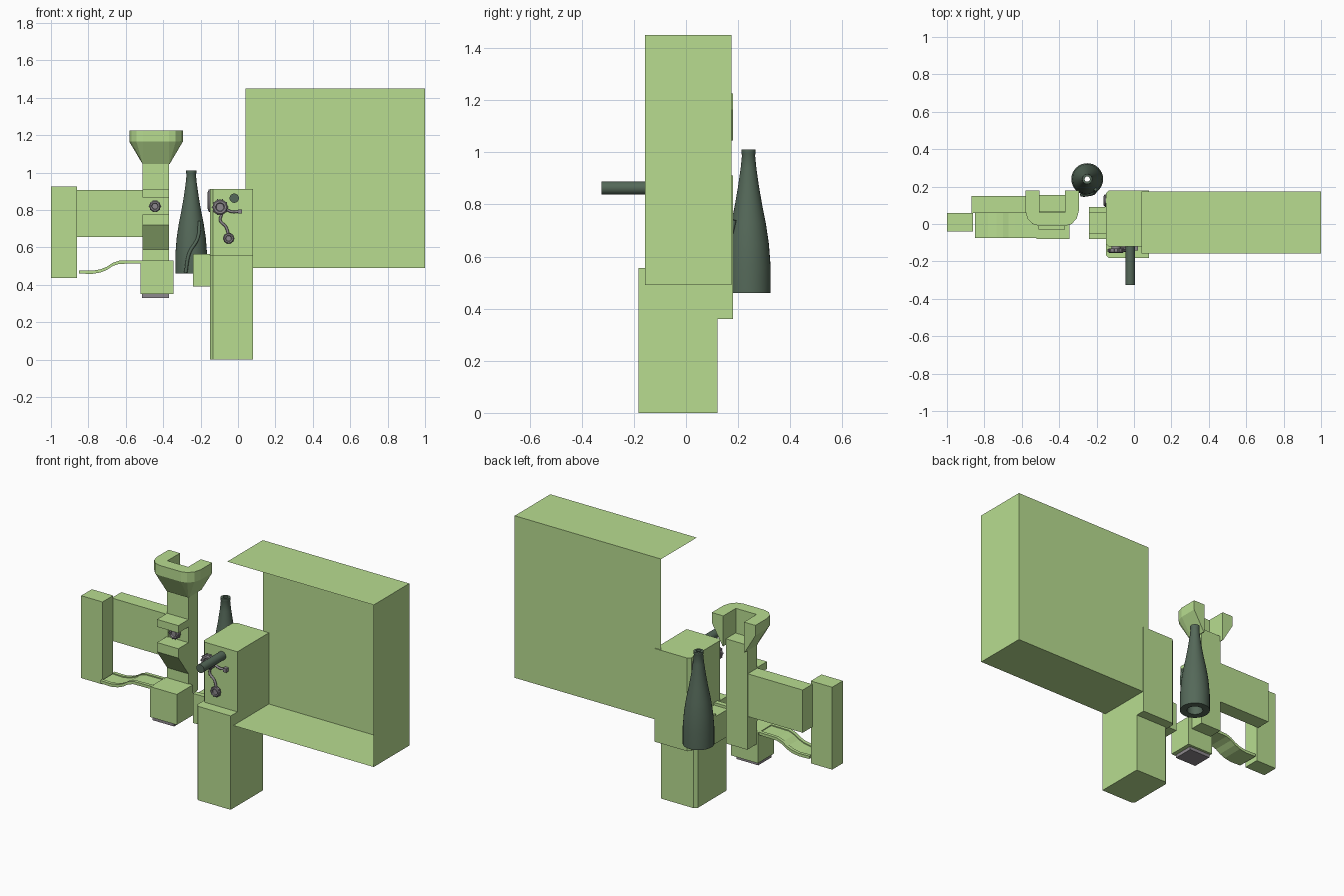
import bpy, bmesh, math
from mathutils import Vector

if "Cube" in bpy.data.objects:
    bpy.data.objects.remove(bpy.data.objects["Cube"])


def mat(name, col):
    m = bpy.data.materials.new(name)
    m.diffuse_color = (*col, 1)
    m.use_nodes = True
    m.node_tree.nodes["Principled BSDF"].inputs["Base Color"].default_value = m.diffuse_color
    return m


LIGHT = mat("light_green", (0.48, 0.72, 0.28))
DARK = mat("dark_green", (0.09, 0.14, 0.10))
GREY = mat("grey", (0.27, 0.25, 0.27))


def finish(name, bm, m, smooth=False):
    bmesh.ops.recalc_face_normals(bm, faces=bm.faces)
    me = bpy.data.meshes.new(name)
    bm.to_mesh(me)
    bm.free()
    me.materials.append(m)
    ob = bpy.data.objects.new(name, me)
    bpy.context.collection.objects.link(ob)
    if smooth:
        bpy.ops.object.select_all(action='DESELECT')
        ob.select_set(True)
        bpy.context.view_layer.objects.active = ob
        bpy.ops.object.shade_smooth_by_angle(angle=math.radians(35))
    return ob


def loft(name, a, b, m):
    """Solid between two matching loops of 3D points."""
    bm = bmesh.new()
    va, vb = [bm.verts.new(p) for p in a], [bm.verts.new(p) for p in b]
    n = len(a)
    for i in range(n):
        j = (i + 1) % n
        bm.faces.new((va[i], va[j], vb[j], vb[i]))
    bm.faces.new(va[::-1])
    bm.faces.new(vb)
    return finish(name, bm, m)


def prism_z(name, pts, z0, z1, m=LIGHT):
    return loft(name, [(x, y, z0) for x, y in pts], [(x, y, z1) for x, y in pts], m)


def prism_x(name, pts, x0, x1, m=LIGHT):
    return loft(name, [(x0, y, z) for y, z in pts], [(x1, y, z) for y, z in pts], m)


def prism_y(name, pts, y0, y1, m=LIGHT):
    return loft(name, [(x, y0, z) for x, z in pts], [(x, y1, z) for x, z in pts], m)


def box(name, x0, x1, y0, y1, z0, z1, m=LIGHT):
    return prism_z(name, [(x0, y0), (x1, y0), (x1, y1), (x0, y1)], z0, z1, m)


def lathe(name, prof, loc, axis, m, seg=32, closed=False):
    """Revolve (radius, height) points; axis turns the height direction."""
    bm = bmesh.new()
    rot = Vector((0, 0, 1)).rotation_difference(Vector(axis))
    rings = [[bm.verts.new(Vector(loc) + rot @ Vector((r * math.cos(t), r * math.sin(t), h)))
              for t in (2 * math.pi * k / seg for k in range(seg))] for r, h in prof]
    pairs = list(zip(rings, rings[1:]))
    if closed:
        pairs.append((rings[-1], rings[0]))
    else:
        bm.faces.new(rings[0])
        bm.faces.new(rings[-1])
    for a, b in pairs:
        for i in range(seg):
            j = (i + 1) % seg
            bm.faces.new((a[i], a[j], b[j], b[i]))
    return finish(name, bm, m, True)


def cable(name, pts, r, m):
    cu = bpy.data.curves.new(name, 'CURVE')
    cu.dimensions = '3D'
    cu.bevel_depth, cu.bevel_resolution, cu.resolution_u = r, 2, 8
    cu.use_fill_caps = True
    sp = cu.splines.new('BEZIER')
    sp.bezier_points.add(len(pts) - 1)
    for bp, p in zip(sp.bezier_points, pts):
        bp.co = p
        bp.handle_left_type = bp.handle_right_type = 'AUTO'
    cu.materials.append(m)
    bpy.context.collection.objects.link(bpy.data.objects.new(name, cu))


# large open shell: top, right, bottom and back only
bm = bmesh.new()
x0, x1, y0, y1, z0, z1 = 0.04, 1.0, -0.158, 0.175, 0.49, 1.45
v = {(x, y, z): bm.verts.new((x, y, z)) for x in (x0, x1) for y in (y0, y1) for z in (z0, z1)}
for f in (((x0, y0, z1), (x1, y0, z1), (x1, y1, z1), (x0, y1, z1)),
          ((x0, y0, z0), (x0, y1, z0), (x1, y1, z0), (x1, y0, z0)),
          ((x1, y0, z0), (x1, y1, z0), (x1, y1, z1), (x1, y0, z1)),
          ((x0, y1, z0), (x0, y1, z1), (x1, y1, z1), (x1, y1, z0))):
    bm.faces.new([v[p] for p in f])
finish("open_shell", bm, LIGHT)


# central body: two offset blocks with chamfered left corners
def chamfered(name, ya, yb, za, zb, c=0.016):
    prism_z(name, [(-.15 + c, ya), (.08, ya), (.08, yb), (-.15 + c, yb),
                   (-.15, yb - c), (-.15, ya + c)], za, zb)


chamfered("body_lower", -.183, .12, 0, .556)
chamfered("body_upper", -.12, .18, .36, .912)

# small side bracket with two raised rims
box("side_bracket", -.24, -.14, -.08, .09, .39, .55)
for i, y in enumerate((-.08, .06)):
    box(f"side_bracket_rim_{i}", -.24, -.14, y, y + .03, .55, .565)

# column with front jaws, side profile in y and z
prism_x("column", [(.155, .46), (.155, 1.08), (.065, 1.08), (.065, .912), (-.03, .912),
                   (-.03, .868), (.065, .868), (.065, .775), (-.03, .775), (-.03, .72),
                   (.065, .59), (.065, .46)], -.51, -.37)

# U-shaped head and its flare down to the column
cx = -.438
half = [(.143, .18), (.143, .07), (.132, .03), (.105, .0), (.07, -.01)]
inner = [(.068, .062), (.068, .18)]
outer = [(cx - x, y) for x, y in half] + [(cx + x, y) for x, y in half[::-1]]
slot = [(cx + x, y) for x, y in inner[::-1]] + [(cx - x, y) for x, y in inner]
prism_z("head_cup", outer + slot, 1.165, 1.225)
low = [(.072, .18), (.072, .075), (.072, .066), (.071, .06), (.069, .058)]
low = [(cx - x, y) for x, y in low] + [(cx + x, y) for x, y in low[::-1]]
loft("head_flare", [(x, y, 1.045) for x, y in low + slot],
     [(x, y, 1.165) for x, y in outer + slot], LIGHT)

# arm, left end block, lower box and its grey pad
box("arm", -.87, -.5, .06, .15, .655, .908)
box("end_block", -1.0, -.86, -.04, .06, .437, .925)
box("lower_box", -.52, -.345, -.08, .07, .35, .53)
box("lower_pad", -.512, -.37, -.07, .055, .33, .35, GREY)

# wavy plate with raised rims
path = [(-.85, .468), (-.78, .466), (-.735, .474), (-.70, .488), (-.67, .508), (-.635, .52), (-.515, .522)]


def wavy(name, a, b, ya, yb):
    prism_y(name, [(x, z + a) for x, z in path] + [(x, z + b) for x, z in path[::-1]], ya, yb)


wavy("wavy_plate", -.008, .003, -.055, .04)
wavy("wavy_rim_front", -.008, .009, -.075, -.055)
wavy("wavy_rim_back", -.008, .009, .04, .06)

# hollow tapered vessel behind the body
lathe("vessel", [(.085, 0), (.085, .10), (.078, .19), (.066, .27), (.052, .34), (.040, .41),
                 (.030, .48), (.025, .53), (.027, .535), (.027, .55),
                 (.014, .55), (.014, .45), (.045, .15), (.045, 0)],
      (-.25, .24, .46), (0, 0, 1), DARK, closed=True)
cable("vessel_strap", [(-.205, .185, .74), (-.215, .165, .65), (-.26, .155, .57), (-.28, .155, .465)], .009, DARK)

# front rod
lathe("front_rod", [(.025, 0), (.025, .205)], (-.02, -.12, .863), (0, -1, 0), DARK, 24)


# grey knobs: notched grip, inner step
def knob(name, r, loc, depth):
    lathe(name, [(r * .6, 0), (r * .6, depth * .3), (r, depth * .3), (r, depth * .85), (r * .85, depth),
                 (r * .6, depth), (r * .5, depth * .8)], loc, (0, -1, 0), GREY, 20)
    for k in range(10):
        t = math.tau * k / 10
        lathe(f"{name}_grip_{k}", [(r * .13, depth * .35), (r * .13, depth * .85)],
              (loc[0] + r * math.cos(t), loc[1], loc[2] + r * math.sin(t)), (0, -1, 0), GREY, 6)


knob("large_knob", .04, (-.096, -.12, .815), .036)
knob("small_knob", .028, (-.05, -.12, .648), .03)
knob("column_knob", .03, (-.444, .065, .82), .04)

# cables and plug on the body front
cable("cable_right", [(-.075, -.13, .815), (-.05, -.13, .797), (-.03, -.13, .79), (.005, -.13, .792)], .007, GREY)
cable("cable_down", [(-.088, -.13, .775), (-.095, -.13, .745), (-.065, -.13, .71), (-.05, -.13, .665)], .007, GREY)
box("cable_plug", .0, .022, -.142, -.118, .78, .803, GREY)

# oval disc on the body's left side
disc = lathe("side_disc", [(.06, 0), (.06, .008), (.045, .014)], (0, 0, 0), (-1, 0, 0), GREY, 24)
disc.location = (-.148, .125, .85)
disc.scale = (1, .55, 1)
